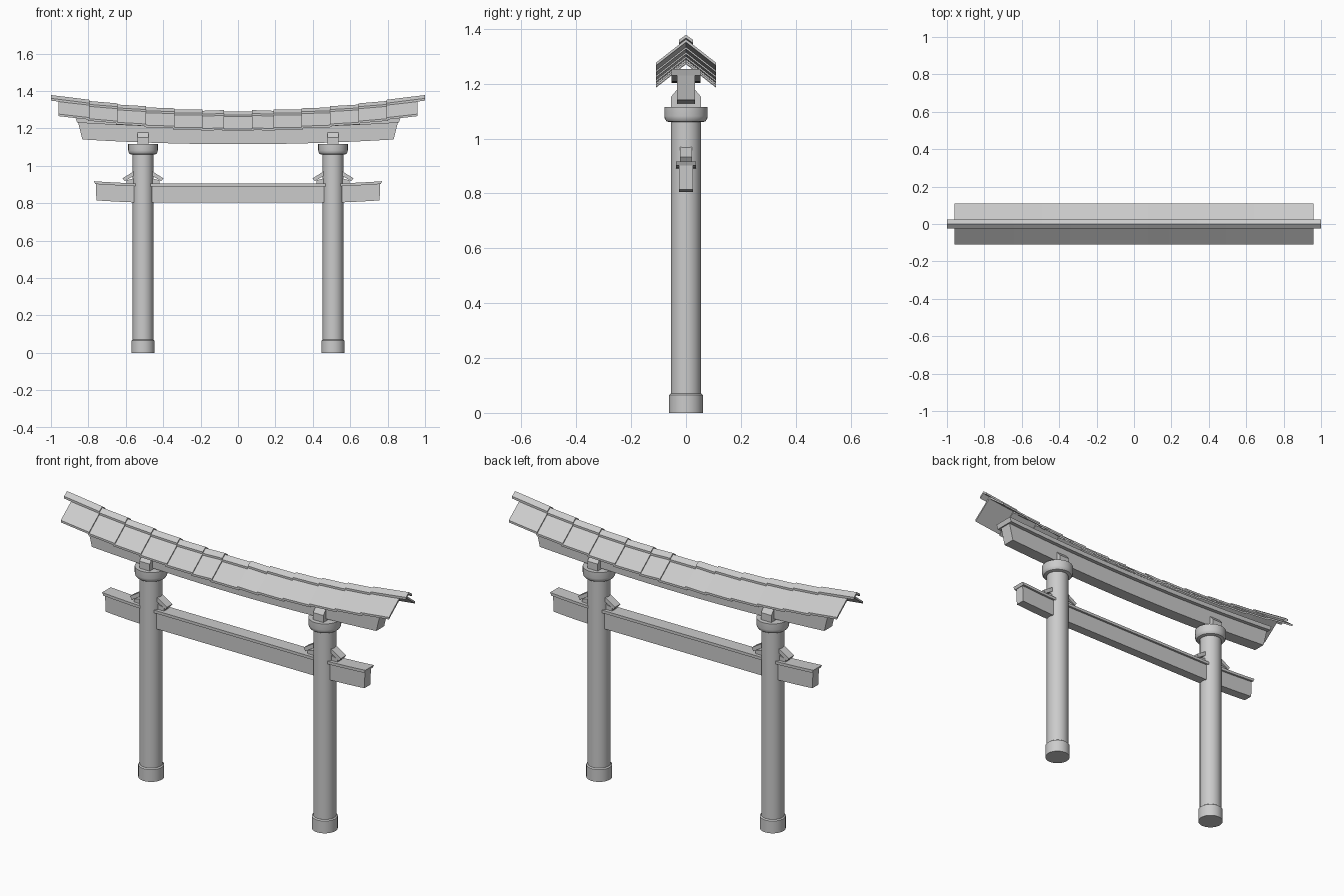
import bpy, bmesh, math

if "Cube" in bpy.data.objects:
    bpy.data.objects.remove(bpy.data.objects["Cube"])


def finish(name, bm, smooth=True):
    bmesh.ops.recalc_face_normals(bm, faces=bm.faces)
    me = bpy.data.meshes.new(name)
    bm.to_mesh(me)
    bm.free()
    ob = bpy.data.objects.new(name, me)
    bpy.context.collection.objects.link(ob)
    if smooth:
        bpy.ops.object.select_all(action='DESELECT')
        ob.select_set(True)
        bpy.context.view_layer.objects.active = ob
        bpy.ops.object.shade_smooth_by_angle(angle=math.radians(30))
    return ob


def lathe(name, profile, x, n=32):
    """Closed turned solid from (radius, z) points."""
    bm = bmesh.new()
    rings = [[bm.verts.new((x + r * math.cos(2 * math.pi * i / n),
                            r * math.sin(2 * math.pi * i / n), z)) for i in range(n)]
             for r, z in profile]
    for a, b in zip(rings, rings[1:]):
        for i in range(n):
            j = (i + 1) % n
            bm.faces.new((a[i], a[j], b[j], b[i]))
    bm.faces.new(rings[0])
    bm.faces.new(rings[-1])
    return finish(name, bm)


def sweep(name, profile, xs, rise, slant=0.0):
    """Sweep a (y, z) profile along x; rise(x) lifts it, slant flares it with height."""
    bm = bmesh.new()
    base = min(z for _, z in profile)
    rings = [[bm.verts.new((x * (1 + slant * (z - base)), y, z + rise(x)))
              for y, z in profile] for x in xs]
    n = len(profile)
    for a, b in zip(rings, rings[1:]):
        for i in range(n):
            j = (i + 1) % n
            bm.faces.new((a[i], a[j], b[j], b[i]))
    bm.faces.new(rings[0])
    bm.faces.new(rings[-1])
    return finish(name, bm)


def rect(w, z0, z1):
    return [(-w, z0), (w, z0), (w, z1), (-w, z1)]


def chevron(w, drop, t, z):
    return [(-w, z - drop), (0, z), (w, z - drop),
            (w, z - drop - t), (0, z - t), (-w, z - drop - t)]


def extrude_y(name, outline, hw):
    """Prism from an (x, z) outline, from -hw to hw in y."""
    bm = bmesh.new()
    f = bm.faces.new([bm.verts.new((x, -hw, z)) for x, z in outline])
    r = bmesh.ops.extrude_face_region(bm, geom=[f])
    for v in r['geom']:
        if isinstance(v, bmesh.types.BMVert):
            v.co.y = hw
    return finish(name, bm, False)


def steps(end, n):
    return [-end + 2 * end * i / n for i in range(n + 1)]


for side, s in (("left", -1), ("right", 1)):
    px = 0.508 * s
    # Round pillar with base sleeve and capital
    lathe(side + "_pillar", [(0.055, 0.0), (0.055, 1.07)], px)
    lathe(side + "_base_sleeve", [(0.062, 0), (0.062, 0.065), (0.056, 0.07)], px)
    lathe(side + "_capital", [(0.062, 1.06), (0.071, 1.063), (0.077, 1.071),
                              (0.079, 1.082), (0.079, 1.115)], px)
    # Saddle block with chamfered top gripping the lintel
    sweep(side + "_saddle_block",
          [(-0.055, 1.11), (0.055, 1.11), (0.055, 1.152), (0.033, 1.178),
           (-0.033, 1.178), (-0.055, 1.152)], [px - 0.03, px + 0.03], lambda x: 0)
    # Slanted wedges and their blocks on both sides of the pillar
    for where, d in (("inner", -s), ("outer", s)):
        extrude_y(f"{side}_{where}_wedge",
                  [(px + d * a, z) for a, z in
                   ((0.04, 0.952), (0.098, 0.917), (0.109, 0.933), (0.051, 0.969))], 0.022)
        extrude_y(f"{side}_{where}_wedge_block",
                  [(px + d * a, z) for a, z in
                   ((0.04, 0.90), (0.088, 0.90), (0.088, 0.922), (0.04, 0.935))], 0.018)


# Lower tie beam: straight between pillars, tips turned up
def tie_rise(x):
    return 0.012 * (max(0, abs(x) - 0.5) / 0.26) ** 1.5


tie_xs = [-0.757, -0.7, -0.64, -0.57, -0.5, 0.5, 0.57, 0.64, 0.7, 0.757]
sweep("tie_beam", rect(0.025, 0.803, 0.892), tie_xs, tie_rise, 0.05)
sweep("tie_beam_cap", rect(0.036, 0.89, 0.905),
      [x * 1.008 for x in tie_xs], tie_rise, 0.6)


# Main lintel and its cap plate, gently curved
def lintel_rise(x):
    return 0.037 * x * x


sweep("main_lintel", rect(0.033, 1.115, 1.205), steps(0.832, 18), lintel_rise, 0.3)
sweep("lintel_cap", rect(0.053, 1.203, 1.227), steps(0.86, 18), lintel_rise, 0.4)

# Overlapping roof tiles and ridge tiles, each outer one resting on its inner neighbour
edges = [0.083, 0.197, 0.347, 0.5, 0.652, 0.802]


def curve(x):
    return 0.088 * x * x


def roof_tile(name, a, b, profile):
    if a * b < 0:
        return sweep(name, profile, [a, b], curve)
    inner = min(abs(a), abs(b))
    s = 1 if a + b > 0 else -1
    lap = 0.008
    ends = [s * (inner - lap), s * max(abs(a), abs(b))]
    return sweep(name, profile, ends,
                 lambda x: curve(x) + (0.007 if abs(x) < inner else 0))


for label, end, prof in (("roof_tile", 0.96, chevron(0.11, 0.086, 0.011, 1.281)),
                         ("ridge_tile", 1.0, chevron(0.025, 0.018, 0.012, 1.29))):
    es = edges + [end]
    xs = [-e for e in reversed(es)] + es
    for i, (a, b) in enumerate(zip(xs, xs[1:])):
        roof_tile(f"{label}_{i + 1}", a, b, prof)
